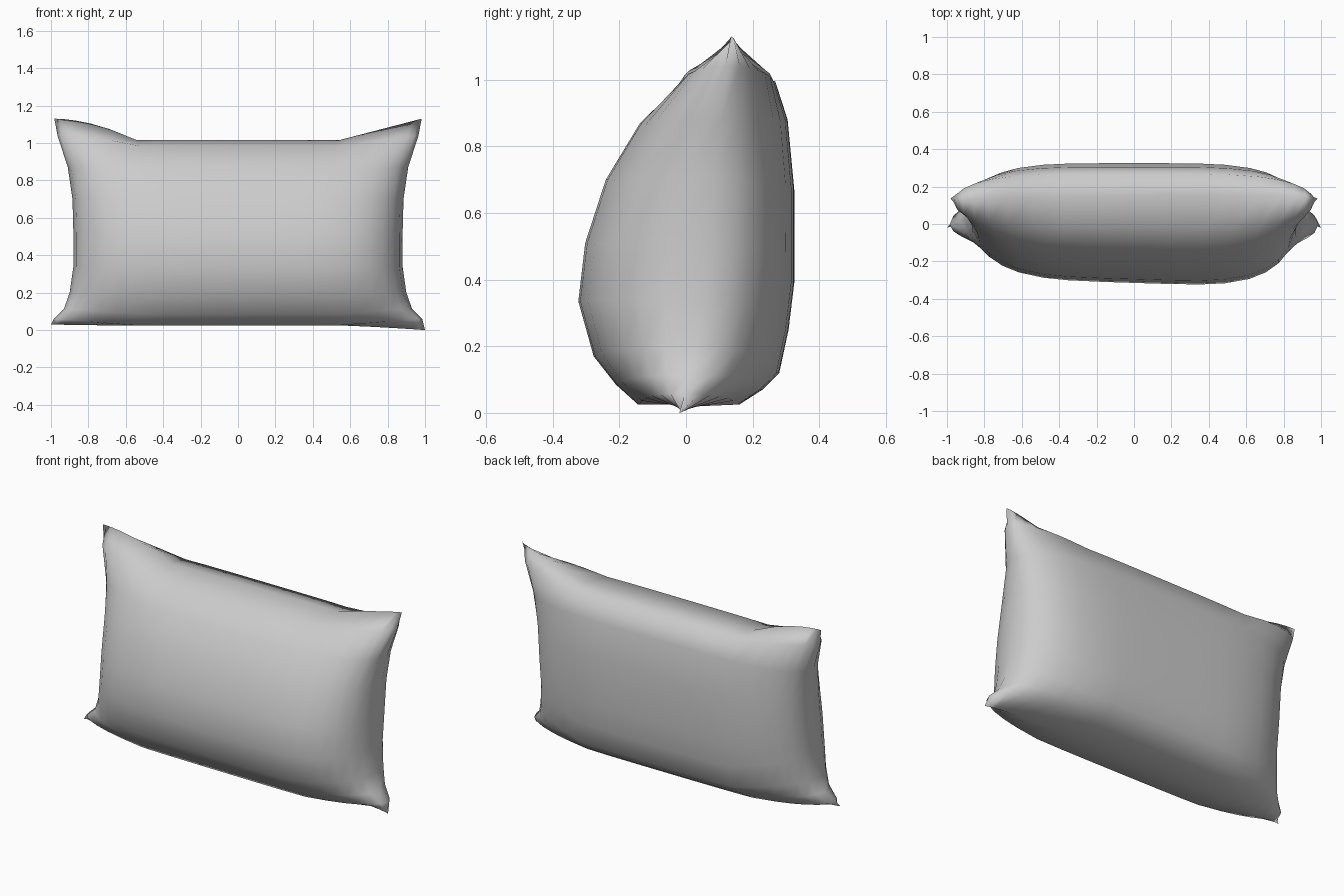
import bpy, bmesh

if "Cube" in bpy.data.objects:
    bpy.data.objects.remove(bpy.data.objects["Cube"])

# Middle cross-section (y, z), bottom seam to top seam, for each panel
FRONT = [(0.0, .025), (-.14, .025), (-.205, .085), (-.27, .17), (-.315, .335),
         (-.295, .51), (-.235, .70), (-.135, .87), (-.02, .985), (.15, 1.015)]
BACK = [(0.0, .025), (.16, .025), (.23, .07), (.28, .12), (.308, .25),
        (.325, .39), (.325, .67), (.305, .88), (.268, .995), (.15, 1.015)]
# Side seam: half width and height per row, flaring into the corner ears
SEAM_X = [1.0, .985, .93, .9, .88, .88, .885, .91, .965, .982]
SEAM_Z = [.015, .06, .115, .2, .34, .51, .70, .87, 1.04, 1.13]
N = len(FRONT)
HALF = [0, .2, .4, .55, .7, .8, .88, .94, .98, 1]
STATIONS = [-u for u in reversed(HALF[1:])] + HALF


def panel_point(u, row, profile):
    a = abs(u)
    y, z = profile[row]
    puff = max(0.0, 1 - a ** 4.5) ** 0.5          # thickness falls off to the side seam
    w = max(0.0, (a - .55) / .45)                 # blend towards the ears
    if u < 0 and row >= N - 2:                    # fuller top ear on the left
        w = 1 - (1 - w) ** 1.8
    seam_y = -.02 + .155 * row / (N - 1)
    skew = 1 + .09 * u if profile is FRONT else 1
    seam_z = SEAM_Z[row] + (-.015 * u if row == 0 else 0)
    return (u * SEAM_X[row],
            seam_y + (y * skew - seam_y) * puff,
            z * (1 - w) + seam_z * w)


# Pillow: rings around the two panels, lofted across x
bm = bmesh.new()
rings = []
for u in STATIONS:
    pts = [panel_point(u, r, FRONT) for r in range(N)]
    pts += [panel_point(u, r, BACK) for r in range(N - 2, 0, -1)]
    rings.append([bm.verts.new(p) for p in pts])
for a, b in zip(rings, rings[1:]):
    n = len(a)
    for i in range(n):
        j = (i + 1) % n
        bm.faces.new((a[i], b[i], b[j], a[j]))

# Sew the side seams shut
bmesh.ops.remove_doubles(bm, verts=rings[0] + rings[-1], dist=1e-4)
bmesh.ops.recalc_face_normals(bm, faces=bm.faces)
for f in bm.faces:
    f.smooth = True

mesh = bpy.data.meshes.new("pillow")
bm.to_mesh(mesh)
bm.free()
pillow = bpy.data.objects.new("pillow", mesh)
bpy.context.collection.objects.link(pillow)
